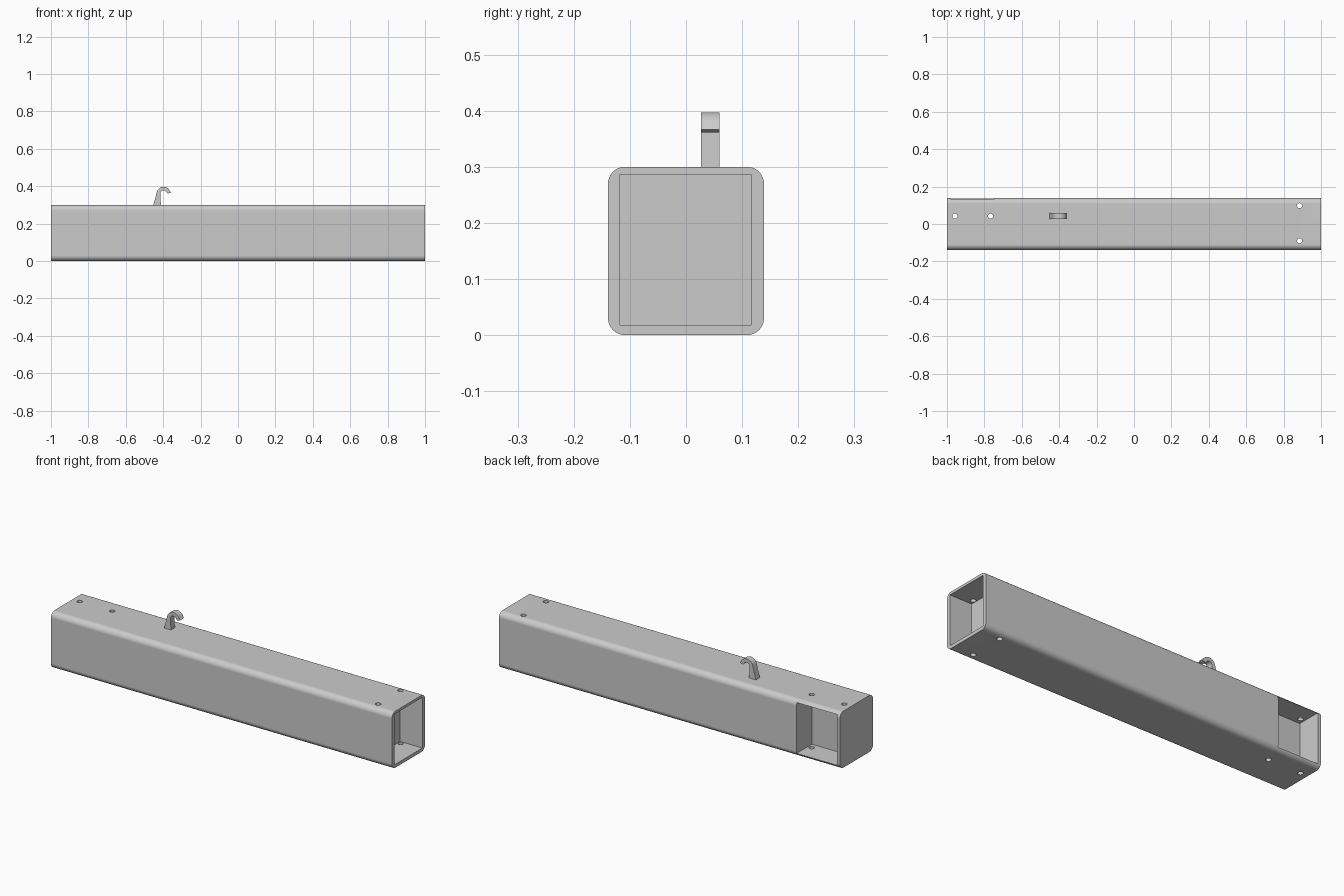
import bpy
import bmesh
import math

if "Cube" in bpy.data.objects:
    bpy.data.objects.remove(bpy.data.objects["Cube"], do_unlink=True)

grey = bpy.data.materials.new("plain grey")
grey.use_nodes = True
grey.diffuse_color = (0.6, 0.6, 0.6, 1)
grey.node_tree.nodes["Principled BSDF"].inputs["Base Color"].default_value = (0.6, 0.6, 0.6, 1)

HALF_Y, HEIGHT, RADIUS = 0.139, 0.3, 0.03
FLOOR, CEILING, DEPTH = 0.018, 0.286, 0.13


def add_object(name, bm):
    bmesh.ops.recalc_face_normals(bm, faces=bm.faces)
    mesh = bpy.data.meshes.new(name)
    bm.to_mesh(mesh)
    bm.free()
    mesh.materials.append(grey)
    obj = bpy.data.objects.new(name, mesh)
    bpy.context.collection.objects.link(obj)
    return obj


def extrude(name, points, offset):
    """Closed polygon pushed along an offset into a solid."""
    bm = bmesh.new()
    face = bm.faces.new([bm.verts.new(p) for p in points])
    result = bmesh.ops.extrude_face_region(bm, geom=[face], use_keep_orig=True)
    moved = [g for g in result["geom"] if isinstance(g, bmesh.types.BMVert)]
    bmesh.ops.translate(bm, verts=moved, vec=offset)
    return add_object(name, bm)


def box(name, x0, x1, y0, y1, z0, z1):
    corners = [(x0, y0, z0), (x1, y0, z0), (x1, y1, z0), (x0, y1, z0)]
    return extrude(name, corners, (0, 0, z1 - z0))


def cylinder(name, x, y, radius, sides=24):
    turn = math.tau / sides
    ring = [(x + radius * math.cos(i * turn), y + radius * math.sin(i * turn), -0.1)
            for i in range(sides)]
    return extrude(name, ring, (0, 0, HEIGHT + 0.2))


def cut(target, cutter):
    mod = target.modifiers.new("cut", "BOOLEAN")
    mod.operation, mod.solver, mod.object = "DIFFERENCE", "EXACT", cutter
    bpy.context.view_layer.objects.active = target
    bpy.ops.object.modifier_apply(modifier=mod.name)
    bpy.data.objects.remove(cutter, do_unlink=True)


def smooth(obj):
    bpy.ops.object.select_all(action="DESELECT")
    obj.select_set(True)
    bpy.context.view_layer.objects.active = obj
    bpy.ops.object.shade_smooth_by_angle(angle=math.radians(30))
    mod = obj.modifiers.new("flat sides", "WEIGHTED_NORMAL")
    mod.keep_sharp = True


# Beam with rounded long edges
section = []
for quarter, (sy, sz) in enumerate([(1, 1), (-1, 1), (-1, -1), (1, -1)]):
    for step in range(9):
        a = math.radians(90 * quarter + 90 * step / 8)
        section.append((-1, sy * (HALF_Y - RADIUS) + RADIUS * math.cos(a),
                        HEIGHT / 2 + sz * (HEIGHT / 2 - RADIUS) + RADIUS * math.sin(a)))
beam = extrude("beam", section, (2, 0, 0))

# Open pockets in the end and in the back
cut(beam, box("end_pocket_cutter", 1 - DEPTH, 1.1, -0.118, 0.116, FLOOR, CEILING))
cut(beam, box("back_pocket_cutter", -0.982, -0.745, HALF_Y - DEPTH, 0.3, FLOOR, CEILING))

# Bolt holes through top and bottom
for x, y in [(-0.958, 0.042), (-0.767, 0.042), (0.885, 0.098), (0.885, -0.09)]:
    cut(beam, cylinder("hole_cutter", x, y, 0.0135))
smooth(beam)

# Hook: tapered shank and curled tip
CX, CZ, OUTER, INNER = -0.398, 0.36, 0.037, 0.0175
angles = [math.radians(175 - 155 * i / 14) for i in range(15)]
profile = [(-0.454, 0.295)]
profile += [(CX + OUTER * math.cos(a), CZ + OUTER * math.sin(a)) for a in angles]
profile += [(-0.358, 0.366), (-0.376, 0.361)]
profile += [(CX + INNER * math.cos(a), CZ + INNER * math.sin(a)) for a in reversed(angles)]
profile += [(-0.412, 0.295)]
hook = extrude("hook", [(x, 0.027, z) for x, z in profile], (0, 0.033, 0))
smooth(hook)
